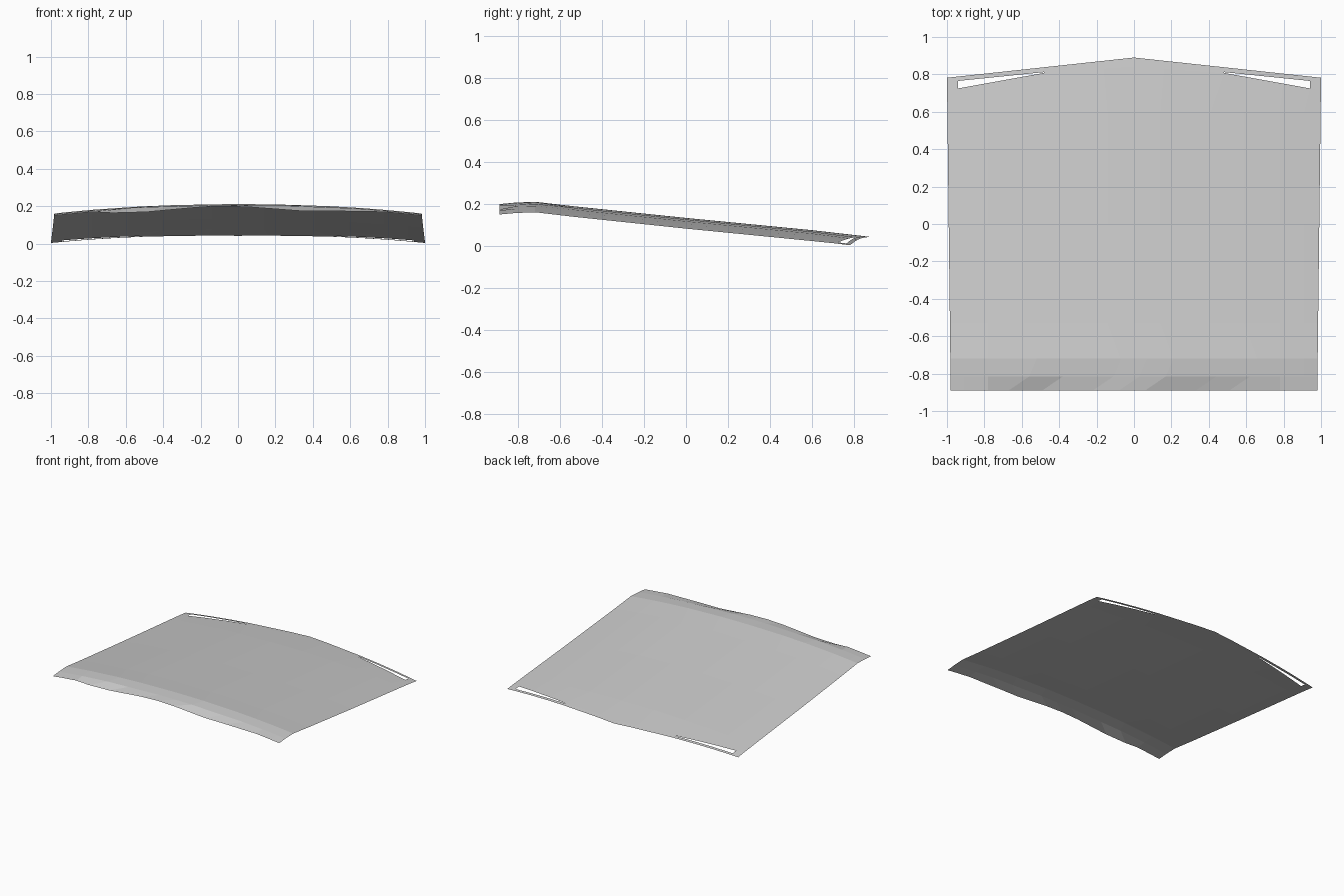
import bpy, bmesh

cube = bpy.data.objects.get("Cube")
if cube:
    bpy.data.objects.remove(cube, do_unlink=True)

grey = bpy.data.materials.new("panel grey")
grey.use_nodes = True
colour = (0.6, 0.6, 0.6, 1)
grey.diffuse_color = colour
grey.node_tree.nodes["Principled BSDF"].inputs["Base Color"].default_value = colour


def lerp_points(points, t):
    """Piecewise linear curve through points."""
    for (a, va), (b, vb) in zip(points, points[1:]):
        if t <= b:
            return va + (vb - va) * (t - a) / (b - a)
    return points[-1][1]


# Height along the centre line, lowered towards the sides by a crown
RIDGE = [(-0.89, 0.2), (-0.815, 0.207), (-0.72, 0.211), (-0.53, 0.189),
         (0, 0.134), (0.7, 0.066), (0.89, 0.042)]


def surface(x, y):
    return max(0, lerp_points(RIDGE, y) - 0.052 * abs(x) ** 2.2)


# Columns from the centre to one side, at the front and at the rear
FRONT = [0, 0.14, 0.41, 0.59, 0.78, 0.91, 0.98]
REAR = [0, 0.16, 0.48, 0.64, 0.8, 0.94, 1.0]
N = len(FRONT) - 1

# Each row: function y(x), sideways shift of inner columns, intake dips by column
ROWS = [
    (lambda x: -0.89, -0.08, {1: 0.004, 2: 0.02, 3: 0.014}),
    (lambda x: -0.815, 0.03, {2: 0.003, 3: 0.0}),
    (lambda x: -0.72, 0.07, {}),
    (lambda x: -0.53, 0, {}),
    (lambda x: 0, 0, {}),
    (lambda x: 0.6, 0, {}),
    (lambda x: lerp_points([(0, 0.84), (0.48, 0.808), (0.94, 0.725), (1, 0.715)], x), 0, {}),
    (lambda x: lerp_points([(0, 0.86), (0.48, 0.812), (0.94, 0.765), (1, 0.757)], x), 0, {}),
    (lambda x: 0.89 - 0.108 * x, 0, {}),
]
SLOT_ROW = 6

bm = bmesh.new()
grid = []
for r, (y_of, shift, dips) in enumerate(ROWS):
    line = []
    for c in range(-N, N + 1):
        k, side = abs(c), 1 if c > 0 else -1
        x = REAR[k] if r >= SLOT_ROW else FRONT[k]
        if k == N:
            x = lerp_points([(-0.89, 0.98), (0.78, 1.0)], y_of(x))
        y = y_of(x)
        x *= side
        if 0 < k < 4 or k == 0:
            x += shift
        line.append(bm.verts.new((x, y, surface(x, y) - dips.get(k, 0))))
    grid.append(line)

# Skin the grid, leaving the two tapered rear slots open
for r in range(len(ROWS) - 1):
    for c in range(2 * N):
        inner = min(abs(c - N), abs(c + 1 - N))
        if r == SLOT_ROW and 2 <= inner < 5:
            continue
        bm.faces.new((grid[r][c], grid[r][c + 1], grid[r + 1][c + 1], grid[r + 1][c]))

mesh = bpy.data.meshes.new("hood_panel")
bm.to_mesh(mesh)
bm.free()
mesh.materials.append(grey)
panel = bpy.data.objects.new("hood_panel", mesh)
bpy.context.collection.objects.link(panel)
